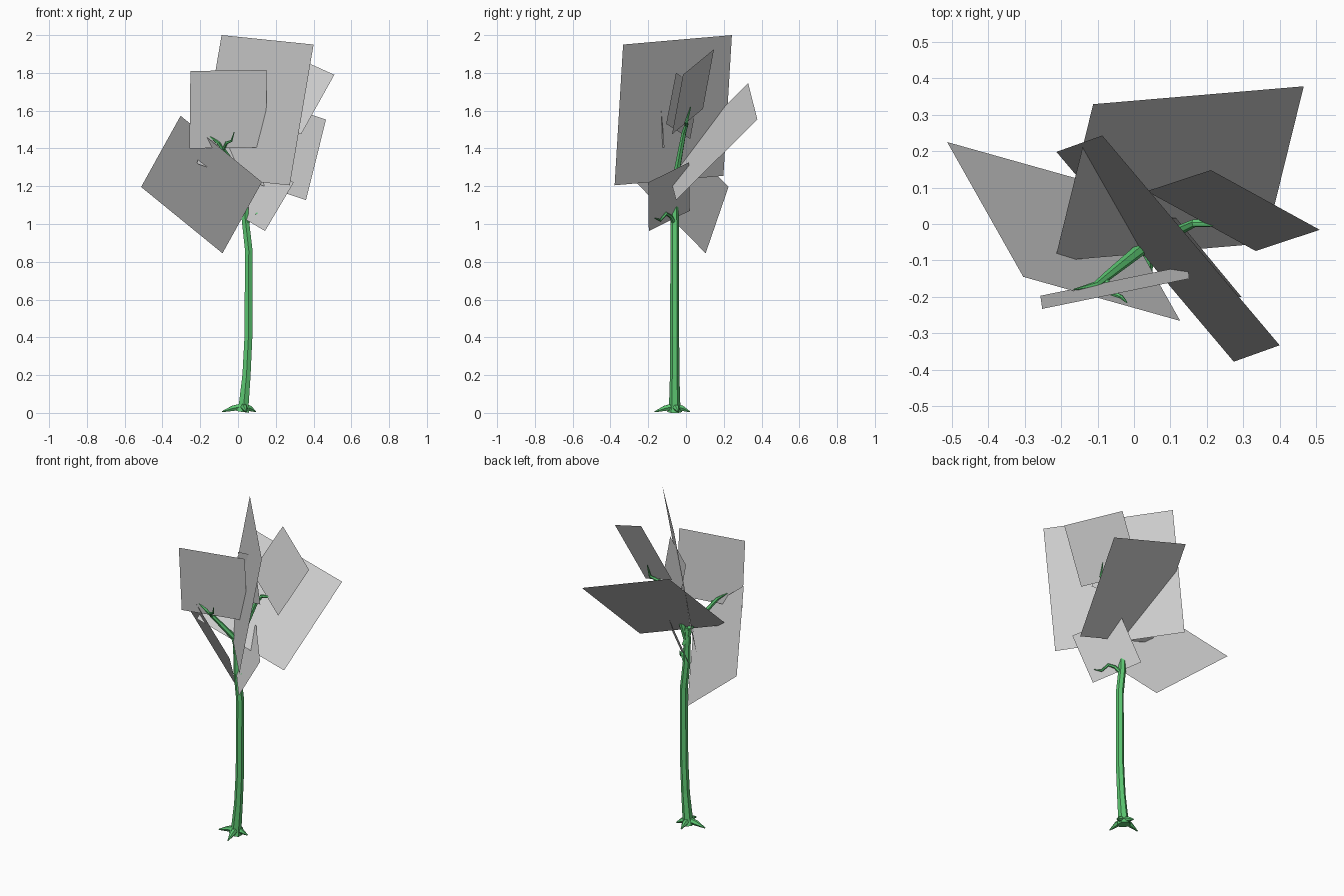
import bpy
from mathutils import Vector

cube = bpy.data.objects.get("Cube")
if cube:
    bpy.data.objects.remove(cube, do_unlink=True)


def material(name, rgb):
    m = bpy.data.materials.new(name)
    m.use_nodes = True
    color = (*rgb, 1)
    m.diffuse_color = color
    bsdf = next(n for n in m.node_tree.nodes if n.type == 'BSDF_PRINCIPLED')
    bsdf.inputs["Base Color"].default_value = color
    return m


bark = material("green bark", (0.11, 0.58, 0.17))
foliage = material("grey foliage", (0.6, 0.6, 0.6))


def limb(name, points, radii):
    """Tapered six-sided tube along a path."""
    curve = bpy.data.curves.new(name, 'CURVE')
    curve.dimensions = '3D'
    curve.bevel_depth = 1
    curve.bevel_resolution = 1
    curve.use_fill_caps = True
    spline = curve.splines.new('POLY')
    spline.points.add(len(points) - 1)
    for p, co, r in zip(spline.points, points, radii):
        p.co = (*co, 1)
        p.radius = r
    spline.use_smooth = False
    curve.materials.append(bark)
    obj = bpy.data.objects.new(name, curve)
    bpy.context.collection.objects.link(obj)
    bpy.ops.object.select_all(action='DESELECT')
    obj.select_set(True)
    bpy.context.view_layer.objects.active = obj
    bpy.ops.object.convert(target='MESH')


def leaf_card(name, corner, side_a, side_b):
    """Flat parallelogram from one corner and its two neighbours."""
    c, a, b = Vector(corner), Vector(side_a), Vector(side_b)
    mesh = bpy.data.meshes.new(name)
    mesh.from_pydata([c, a, a + b - c, b], [], [(0, 1, 2, 3)])
    mesh.materials.append(foliage)
    obj = bpy.data.objects.new(name, mesh)
    bpy.context.collection.objects.link(obj)


# Trunk
limb("trunk",
     [(.025, -.06, .005), (.03, -.06, .04), (.045, -.06, .2), (.055, -.06, .4),
      (.057, -.06, .86), (.038, -.06, 1.03), (.035, -.06, 1.17)],
     [.04, .03, .025, .024, .023, .022, .02])

# Roots spreading from the trunk foot
for i, (x, y) in enumerate([(-.085, -.07), (.095, -.04), (.045, -.165), (.02, .02)]):
    mid = Vector((.028, -.06, 0)).lerp(Vector((x, y, 0)), .5)
    limb(f"root_{i + 1}",
         [(.028, -.06, .035), (mid.x, mid.y, .024), (x, y, .006)], [.02, .016, .003])

# Main branches and twigs
limb("right_branch", [(.035, -.06, 1.13), (.03, -.06, 1.17), (.035, -.058, 1.25)],
     [.02, .02, .017])
limb("left_branch",
     [(.045, -.055, 1.14), (.02, -.068, 1.25), (-.07, -.14, 1.38), (-.105, -.168, 1.43),
      (-.165, -.18, 1.475)], [.02, .018, .013, .01, .002])
limb("left_twig", [(-.08, -.148, 1.39), (-.06, -.19, 1.43), (-.035, -.2, 1.44),
                   (-.02, -.215, 1.487)], [.009, .008, .006, .002])
limb("upper_branch",
     [(.035, -.06, 1.17), (.07, -.045, 1.3), (.135, -.012, 1.48), (.165, .002, 1.525),
      (.25, .002, 1.54), (.255, .025, 1.62)], [.019, .017, .013, .011, .009, .002])
limb("low_twig",
     [(.04, -.06, 1.0), (.075, -.08, 1.04), (.105, -.105, 1.055), (.13, -.135, 1.02),
      (.16, -.165, 1.03)], [.012, .01, .009, .007, .002])

# Foliage cards
leaf_card("tall_leaf", (-.087, .243, 2), (.4, -.333, 1.95), (-.213, .198, 1.255))
leaf_card("low_left_leaf", (-.304, -.145, 1.573), (-.513, .225, 1.196), (.127, -.266, 1.222))
leaf_card("front_leaf", (-.252, -.233, 1.81), (.152, -.15, 1.815), (-.257, -.197, 1.4))
leaf_card("upper_right_leaf", (.51, -.016, 1.79), (.211, .148, 1.925), (.334, -.074, 1.475))
leaf_card("back_leaf", (.466, .378, 1.553), (-.112, .329, 1.745), (.36, -.053, 1.127))
leaf_card("low_small_leaf", (.143, -.197, .963), (.295, -.2, 1.22), (-.037, .02, 1.07))
leaf_card("inner_small_leaf", (.23, -.105, 1.53), (.148, -.053, 1.8), (.03, .022, 1.45))
